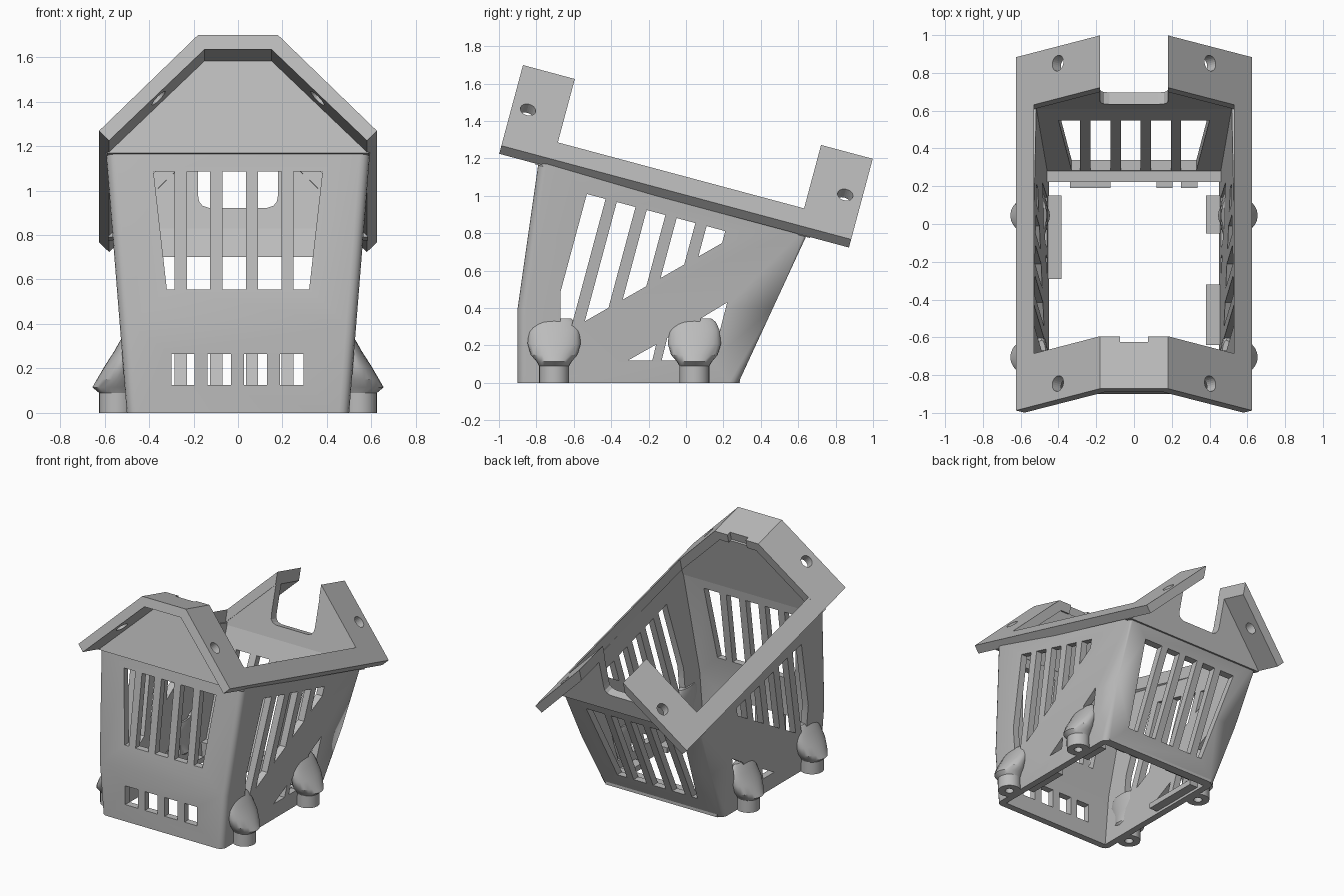
import bpy, bmesh, math
from mathutils import Vector

old = bpy.data.objects.get("Cube")
if old:
    bpy.data.objects.remove(old)

grey = bpy.data.materials.new("plain grey")
grey.use_nodes = True
grey.diffuse_color = (0.5, 0.5, 0.5, 1)
grey.node_tree.nodes["Principled BSDF"].inputs["Base Color"].default_value = (0.5, 0.5, 0.5, 1)

S, C = math.sin(math.radians(15)), math.cos(math.radians(15))


def tilted(x, w, u):
    """Roof frame: x across, w away from the rim plane, u along the slope."""
    return Vector((x, -1 + u * C + w * S, 1.22 - u * S + w * C))


def across(y, z, x):
    return Vector((x, y, z))


def along(x, z, y):
    return Vector((x, y, z))


def upright(x, y, z):
    return Vector((x, y, z))


def finish(name, bm):
    bmesh.ops.recalc_face_normals(bm, faces=bm.faces)
    me = bpy.data.meshes.new(name)
    bm.to_mesh(me)
    bm.free()
    me.materials.append(grey)
    ob = bpy.data.objects.new(name, me)
    bpy.context.collection.objects.link(ob)
    return ob


def loft(bm, rings):
    """Skin a stack of closed rings and cap both ends."""
    vs = [[bm.verts.new(p) for p in r] for r in rings]
    n = len(vs[0])
    for a, b in zip(vs, vs[1:]):
        for i in range(n):
            bm.faces.new((a[i], a[(i + 1) % n], b[(i + 1) % n], b[i]))
    bm.faces.new(vs[0])
    bm.faces.new(vs[-1])


def prism(name, pts, a, b, frame):
    bm = bmesh.new()
    loft(bm, [[frame(p, q, t) for p, q in pts] for t in (a, b)])
    return finish(name, bm)


def box(name, x0, x1, y0, y1, z0, z1):
    return prism(name, [(x0, y0), (x1, y0), (x1, y1), (x0, y1)], z0, z1, upright)


def cut(target, cutter):
    mod = target.modifiers.new("cut", "BOOLEAN")
    mod.operation, mod.solver, mod.object = "DIFFERENCE", "EXACT", cutter
    bpy.context.view_layer.objects.active = target
    bpy.ops.object.modifier_apply(modifier=mod.name)
    bpy.data.objects.remove(cutter)


def smooth(ob):
    bpy.ops.object.select_all(action="DESELECT")
    ob.select_set(True)
    bpy.context.view_layer.objects.active = ob
    bpy.ops.object.shade_smooth_by_angle(angle=math.radians(28))


def circle(cx, cy, rx, ry, n=24):
    return [(cx + rx * math.cos(math.tau * i / n), cy + ry * math.sin(math.tau * i / n))
            for i in range(n)]


# Flared basket shell: outer skin with rounded corners, cut off along the roof slope
def body_ring(z, d):
    x = 0.5 + 0.08 * z - d
    front = -0.9 + 0.143 * max(0, z - 0.4) + d
    back = 0.28 + 0.4625 * z - d * 1.1
    return [(-x, front, z), (x, front, z), (x, back, z), (-x, back, z)]


bm = bmesh.new()
loft(bm, [body_ring(z, 0) for z in (0, 0.4, 1.6)])
corners = [e for e in bm.edges if abs(e.verts[0].co.z - e.verts[1].co.z) > 0.1]
bmesh.ops.bevel(bm, geom=corners, offset=0.045, segments=4, profile=0.5, affect="EDGES")
cutres = bmesh.ops.bisect_plane(bm, geom=bm.verts[:] + bm.edges[:] + bm.faces[:],
                                plane_co=tilted(0, 0.055, 0), plane_no=(0, S, C), clear_outer=True)
bmesh.ops.holes_fill(bm, edges=[e for e in bm.edges if e.is_boundary])
body = finish("basket_body", bm)
bm = bmesh.new()
loft(bm, [body_ring(z, 0.05) for z in (-0.1, 0.4, 1.7)])
cut(body, finish("inner_cutter", bm))


# Five upright slots at the front and at the back, outer ones tapering
def upright_slots(z0, z1, bottom, top, y0, y1):
    for k in range(5):
        l, r = -0.39 + 0.16 * k, -0.285 + 0.16 * k
        l0, l1 = (-bottom, -top) if k == 0 else (l, l)
        r0, r1 = (bottom, top) if k == 4 else (r, r)
        cut(body, prism("slot", [(l0, z0), (r0, z0), (r1, z1), (l1, z1)], y0, y1, along))


upright_slots(0.555, 1.085, 0.32, 0.38, -1, -0.65)
upright_slots(0.125, 0.70, 0.33, 0.4, 0.2, 0.9)

# Four low vents at the front
for k in range(4):
    x = -0.3 + 0.163 * k
    cut(body, box("vent", x, x + 0.105, -1, -0.7, 0.125, 0.265))


# Leaning side slots between the roof slope and a diagonal brace
def slot_edge(y):
    z = 1.01 - 0.268 * (y + 0.53)
    t = (z - 0.33 - 0.57 * (y + 0.54)) / 0.847
    return (y, z), (y - 0.268 * t, z - t)


for k in range(5):
    (a, b), (d, c) = slot_edge(-0.53 + 0.16 * k), slot_edge(-0.43 + 0.16 * k)
    left = [(-0.67, 0.49), (-0.67, 0.26)] if k == 0 else [b]
    cut(body, prism("slot", [a] + left + [c, d], -1, 1, across))
for pts in ([(-0.31, 0.12), (-0.18, 0.12), (-0.16, 0.205)],
            [(-0.13, 0.12), (-0.03, 0.12), (0.02, 0.31), (-0.1, 0.24)],
            [(0.02, 0.12), (0.14, 0.12), (0.22, 0.43), (0.08, 0.345)]):
    cut(body, prism("slot", pts, -1, 1, across))
smooth(body)


def mirrored(half):
    return half + [(-x, w) for x, w in reversed(half)]


# Front hood, a folded plate with a small notch in its rear edge
outer, inner = [(0.625, 0.05), (0.18, 0.496)], [(0.58, 0.005), (0.15, 0.43)]
hood = prism("front_hood", mirrored(outer) + mirrored(inner)[::-1], 0, 0.287, tilted)
cut(hood, prism("notch", [(-0.075, 0.3), (0.075, 0.3), (0.075, 0.6), (-0.075, 0.6)],
                0.255, 0.4, tilted))
prism("front_gable", mirrored([(0.59, 0.0), (0.155, 0.435)]), 0.2, 0.27, tilted)

# Rear gable with a rounded slot
prism("rear_gable", mirrored([(0.585, 0.0), (0.18, 0.405), (0.18, 0.195), (0.175, 0.165),
                              (0.16, 0.145), (0.13, 0.135)]), 1.655, 1.72, tilted)


def screw_hole(target, side, u):
    bm = bmesh.new()
    mid, axis = tilted(side * 0.403, 0.272, u), tilted(side, 1, u) - tilted(0, 0, u)
    bmesh.ops.create_cone(bm, cap_ends=True, segments=24, radius1=0.042, radius2=0.042, depth=0.25)
    bm.transform(axis.to_track_quat("Z", "Y").to_matrix().to_4x4())
    bmesh.ops.translate(bm, verts=bm.verts, vec=mid)
    cut(target, finish("screw_cutter", bm))


LEG = [(0, 0.545, 0.08, 0.08), (0.09, 0.545, 0.08, 0.08), (0.115, 0.55, 0.105, 0.095),
       (0.15, 0.545, 0.09, 0.125), (0.21, 0.53, 0.07, 0.142), (0.28, 0.505, 0.05, 0.135),
       (0.325, 0.495, 0.035, 0.115), (0.345, 0.49, 0.025, 0.09)]

for side, word in ((1, "left"), (-1, "right")):
    # Sloping side rim and rear wing
    prism(word + "_side_rim", [(side * x, w) for x, w in
          ((0.625, 0.05), (0.53, 0.145), (0.53, 0.055), (0.58, 0.005))], 0.287, 1.65, tilted)
    wing = prism(word + "_rear_wing", [(side * x, w) for x, w in
                 ((0.625, 0.05), (0.18, 0.496), (0.18, 0.405), (0.58, 0.005))], 1.65, 1.936, tilted)
    screw_hole(hood, side, 0.088)
    screw_hole(wing, side, 1.844)
    # Bulbous feet with screw sockets
    for y, end in ((-0.705, "front"), (0.045, "rear")):
        bm = bmesh.new()
        loft(bm, [[(px, py, z) for px, py in circle(side * cx, y, rx, ry)]
                  for z, cx, rx, ry in LEG])
        foot = finish(end + "_" + word + "_foot", bm)
        cut(foot, prism("socket", circle(side * 0.545, y, 0.03, 0.03), -0.05, 0.08, upright))
        smooth(foot)

# Sill and small ledges around the open base
box("rear_sill", -0.46, 0.46, 0.222, 0.29, 0, 0.12)
for i, (x0, x1, y0, y1) in enumerate(((-0.46, -0.385, -0.29, 0.15), (0.38, 0.46, -0.05, 0.15),
                                      (0.38, 0.46, -0.64, -0.32), (-0.34, -0.125, 0.19, 0.23),
                                      (0.12, 0.205, 0.19, 0.23), (0.25, 0.335, 0.19, 0.23))):
    box("base_ledge_%d" % (i + 1), x0, x1, y0, y1, 0.02, 0.06)
